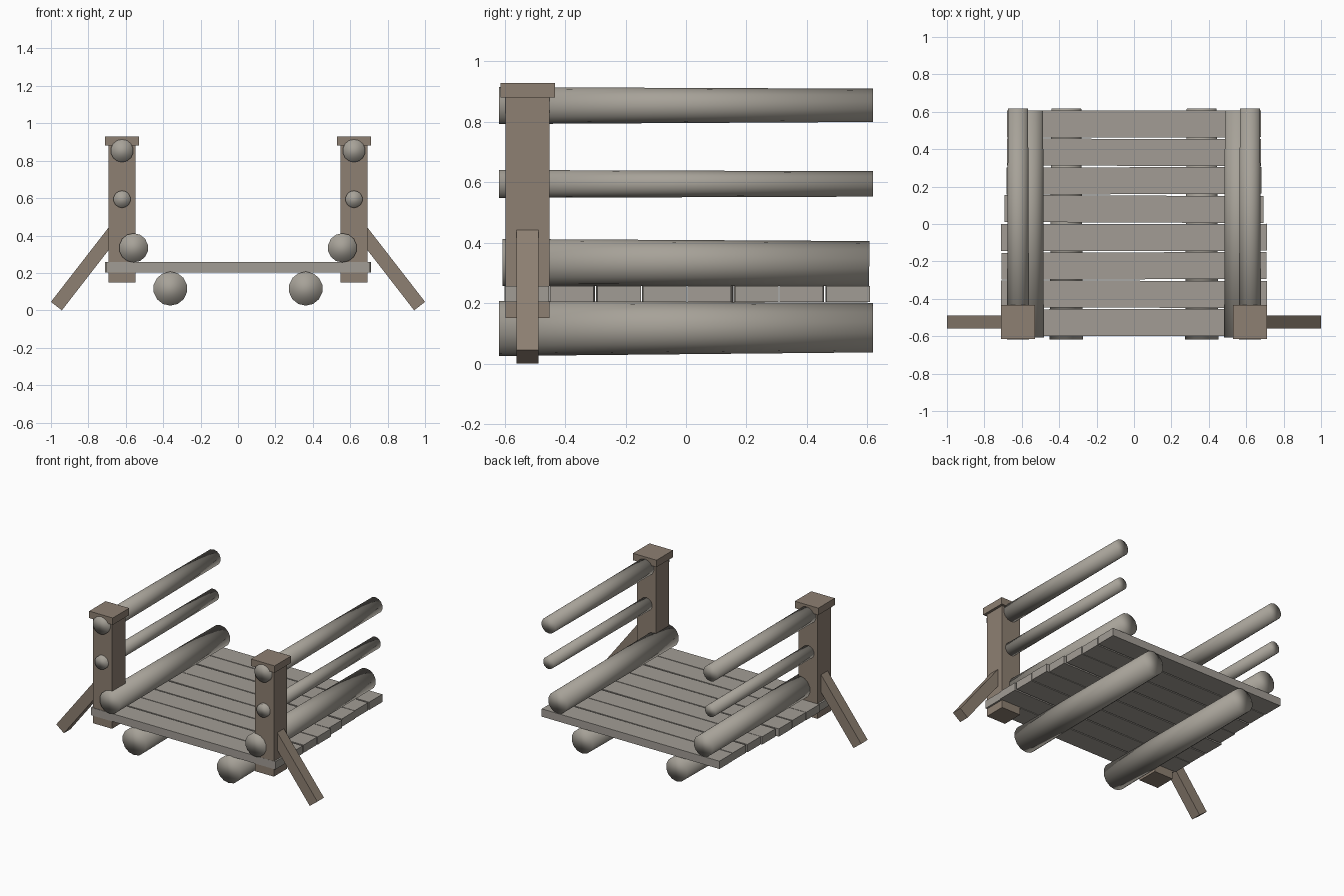
import bpy, bmesh, math
from mathutils import Matrix, Vector

if "Cube" in bpy.data.objects:
    bpy.data.objects.remove(bpy.data.objects["Cube"])


def material(name, rgb):
    m = bpy.data.materials.new(name)
    m.diffuse_color = (*rgb, 1)
    m.use_nodes = True
    m.node_tree.nodes["Principled BSDF"].inputs["Base Color"].default_value = m.diffuse_color
    return m


LOG = material("weathered grey log", (0.385, 0.36, 0.315))
PLANK = material("grey plank", (0.36, 0.335, 0.30))
POST = material("brown post wood", (0.27, 0.215, 0.168))


def finish(name, bm, mat, smooth=False):
    bmesh.ops.recalc_face_normals(bm, faces=bm.faces)
    for f in bm.faces:
        f.smooth = smooth
    me = bpy.data.meshes.new(name)
    bm.to_mesh(me)
    bm.free()
    me.materials.append(mat)
    ob = bpy.data.objects.new(name, me)
    bpy.context.collection.objects.link(ob)
    return ob


def box(name, centre, size, mat, rot=Matrix.Identity(4)):
    bm = bmesh.new()
    bmesh.ops.create_cube(bm, size=1, matrix=Matrix.Translation(centre) @ rot
                          @ Matrix.Diagonal((*size, 1)))
    return finish(name, bm, mat)


def log(name, x, z0, z1, r0, r1, y0, y1):
    """Tapered log running front (y0) to back (y1), soft shaded over its ends."""
    bm = bmesh.new()
    a, b = Vector((x, y0, z0)), Vector((x, y1, z1))
    rot = (b - a).to_track_quat('Z', 'Y').to_matrix().to_4x4()
    bmesh.ops.create_cone(bm, cap_ends=True, segments=14, radius1=r0, radius2=r1,
                          depth=(b - a).length,
                          matrix=Matrix.Translation((a + b) / 2) @ rot)
    return finish(name, bm, LOG, smooth=True)


# Deck planks, slightly uneven in length and angle
half_widths = [0.705, 0.71, 0.708, 0.71, 0.692, 0.682, 0.678, 0.68]
twists = [0.1, -0.2, 0.2, 0.1, -0.25, 0.2, -0.15, 0.1]
for i, (hw, t) in enumerate(zip(half_widths, twists)):
    box(f"deck_plank_{i + 1}", (0, -0.527 + i * 0.1517, 0.23),
        (2 * hw, 0.144, 0.054), PLANK, Matrix.Rotation(math.radians(t), 4, 'Z'))

for side, s in (("left", -1), ("right", 1)):
    # Support beams, kerb logs and handrails
    log(f"{side}_support_beam", s * 0.362, 0.116, 0.119, 0.091, 0.082, -0.618, 0.618)
    log(f"{side}_kerb_log", s * 0.558, 0.334, 0.331, 0.078, 0.074, -0.607, 0.606)
    log(f"{side}_middle_rail", s * 0.62, 0.594, 0.594, 0.046, 0.042, -0.618, 0.618)
    log(f"{side}_top_rail", s * 0.62, 0.853, 0.854, 0.061, 0.055, -0.618, 0.618)

    # Post with its cap
    box(f"{side}_post", (s * 0.62, -0.524, 0.515), (0.146, 0.146, 0.73), POST)
    box(f"{side}_post_cap", (s * 0.62, -0.524, 0.904), (0.18, 0.18, 0.048), POST)

    # Diagonal brace from the ground into the post
    foot, lean, length = Vector((s * 0.971, -0.524, 0.0225)), math.radians(37.8), 0.55
    axis = Vector((-s * math.sin(lean), 0, math.cos(lean)))
    box(f"{side}_brace", foot + axis * length / 2, (0.074, 0.072, length), POST,
        Matrix.Rotation(-s * lean, 4, 'Y'))
